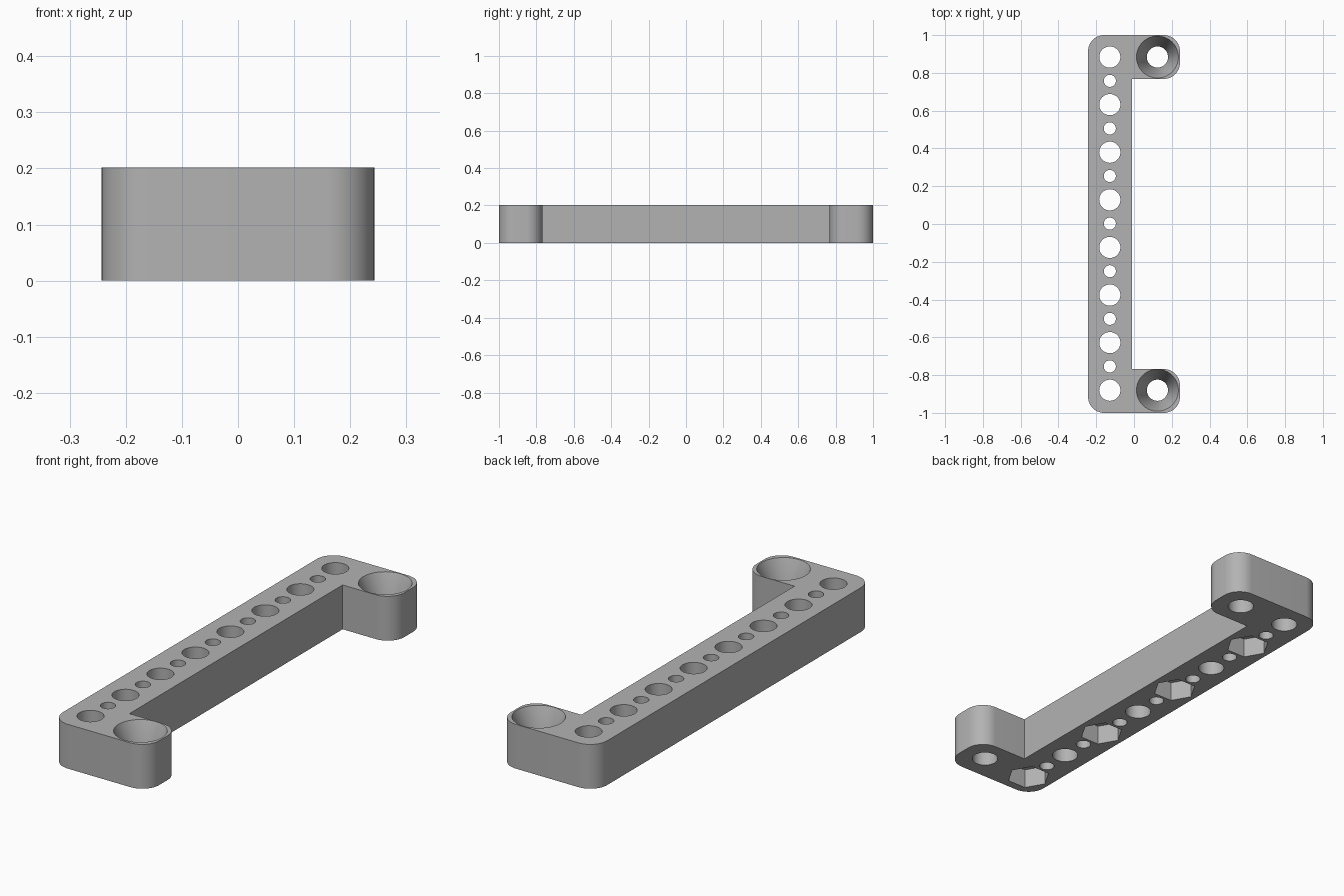
import bpy, bmesh, math

if "Cube" in bpy.data.objects:
    bpy.data.objects.remove(bpy.data.objects["Cube"], do_unlink=True)

HEIGHT = 0.202
HALF_W, INNER_X, TAB_Y = 0.243, -0.01, 0.768
CORNER = 0.085
PITCH, FIRST_Y = 0.252, 0.884
HOLE_X, SCREW_X = -0.128, 0.124

grey = bpy.data.materials.new("light grey plastic")
grey.use_nodes = True
colour = (0.45, 0.45, 0.45, 1)
grey.diffuse_color = colour
grey.node_tree.nodes["Principled BSDF"].inputs["Base Color"].default_value = colour


def make_object(name, bm):
    bmesh.ops.recalc_face_normals(bm, faces=bm.faces)
    mesh = bpy.data.meshes.new(name)
    bm.to_mesh(mesh)
    bm.free()
    mesh.materials.append(grey)
    obj = bpy.data.objects.new(name, mesh)
    bpy.context.collection.objects.link(obj)
    return obj


def lathe(bm, x, y, profile, sides):
    """Closed stack of rings given as (radius, z) from bottom to top."""
    rings = []
    for r, z in profile:
        angles = [2 * math.pi * i / sides for i in range(sides)]
        rings.append([bm.verts.new((x + r * math.cos(a), y + r * math.sin(a), z)) for a in angles])
    for low, high in zip(rings, rings[1:]):
        for i in range(sides):
            j = (i + 1) % sides
            bm.faces.new((low[i], low[j], high[j], high[i]))
    bm.faces.new(rings[0])
    bm.faces.new(rings[-1])


def arc(cx, cy, start, steps=14):
    angles = [math.radians(start + 90 * i / steps) for i in range(steps + 1)]
    return [(cx + CORNER * math.cos(a), cy + CORNER * math.sin(a)) for a in angles]


# C-shaped bracket body: bar with a rounded tab at each end
cx, cy, ty = HALF_W - CORNER, 1 - CORNER, TAB_Y + CORNER
outline = (arc(-cx, -cy, 180) + arc(cx, -cy, 270) + arc(cx, -ty, 0)
           + [(INNER_X, -TAB_Y), (INNER_X, TAB_Y)]
           + arc(cx, ty, 270) + arc(cx, cy, 0) + arc(-cx, cy, 90))
bm = bmesh.new()
base = bm.faces.new([bm.verts.new((x, y, 0)) for x, y in outline])
top = bmesh.ops.extrude_face_region(bm, geom=[base])["geom"]
bmesh.ops.translate(bm, vec=(0, 0, HEIGHT), verts=[v for v in top if isinstance(v, bmesh.types.BMVert)])
body = make_object("bracket_body", bm)

# Row of alternating large and small holes, plus countersunk screw holes
holes = bmesh.new()
for k in range(15):
    radius = 0.032 if k % 2 else 0.056
    lathe(holes, HOLE_X, FIRST_Y - k * PITCH / 2, [(radius, -0.1), (radius, 0.4)], 48)
for y in (FIRST_Y, FIRST_Y - 7 * PITCH):
    lathe(holes, SCREW_X, y, [(0.056, -0.1), (0.056, 0.06), (0.111, HEIGHT), (0.111, 0.4)], 64)

# Hexagonal nut pockets under every second large hole
pockets = bmesh.new()
for k in range(1, 8, 2):
    lathe(pockets, HOLE_X, FIRST_Y - k * PITCH, [(0.094, -0.1), (0.094, 0.09)], 6)

cutters = [make_object("hole_cutter", holes), make_object("nut_pocket_cutter", pockets)]
for cutter in cutters:
    cutter.hide_render = True
    mod = body.modifiers.new(cutter.name, "BOOLEAN")
    mod.operation, mod.solver, mod.object = "DIFFERENCE", "EXACT", cutter

bpy.context.view_layer.objects.active = body
body.select_set(True)
for mod in list(body.modifiers):
    bpy.ops.object.modifier_apply(modifier=mod.name)
for cutter in cutters:
    bpy.data.objects.remove(cutter, do_unlink=True)

bpy.ops.object.select_all(action="DESELECT")
body.select_set(True)
bpy.ops.object.shade_smooth_by_angle(angle=math.radians(25))
